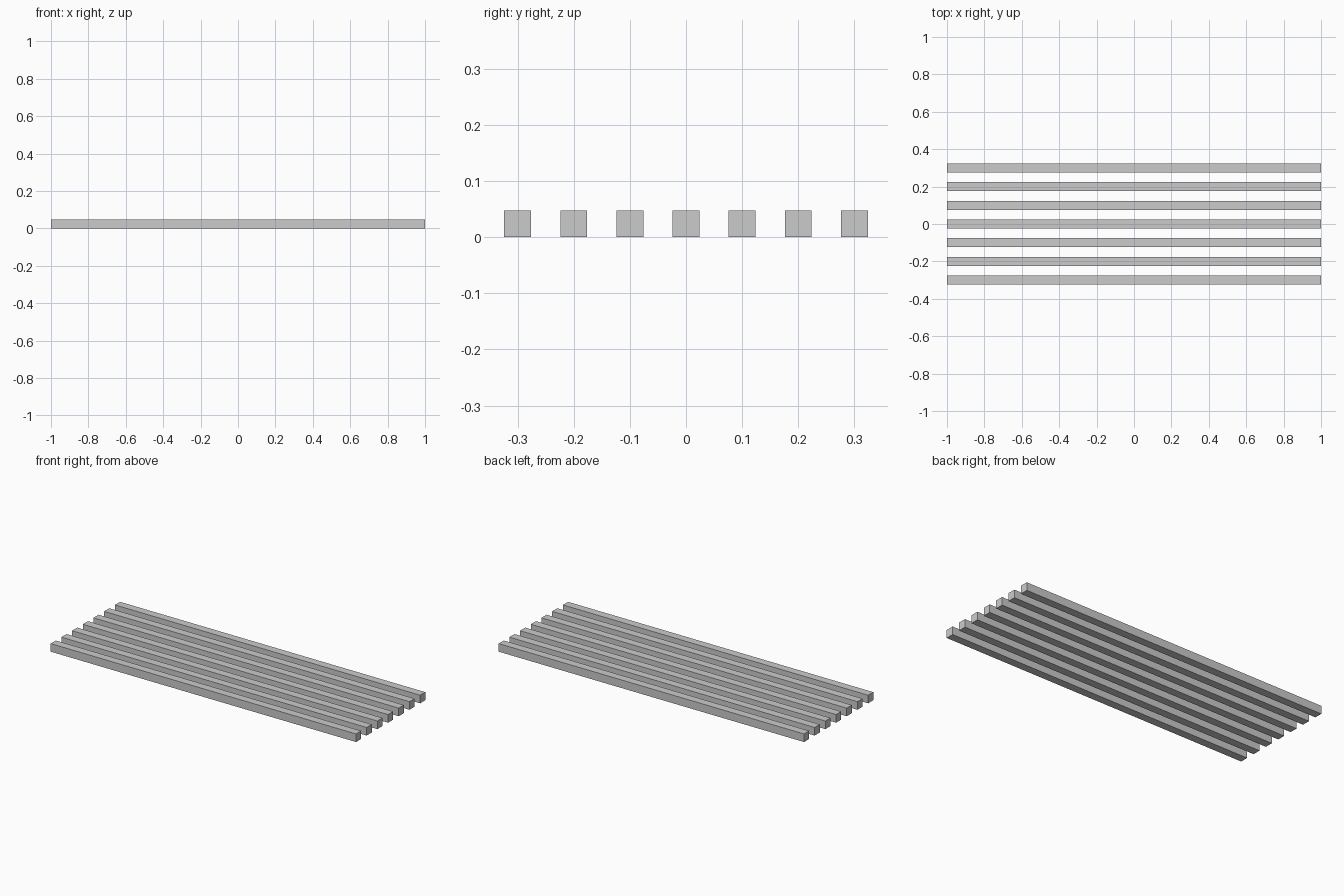
import bpy

if "Cube" in bpy.data.objects:
    bpy.data.objects.remove(bpy.data.objects["Cube"])

LENGTH, THICK, PITCH, COUNT = 2.0, 0.048, 0.1, 7


def add_slat(index):
    y = (index - (COUNT - 1) / 2) * PITCH
    bpy.ops.mesh.primitive_cube_add(size=1, location=(0, y, THICK / 2))
    slat = bpy.context.object
    slat.name = f"slat_{index + 1}"
    slat.scale = (LENGTH, THICK, THICK)
    bpy.ops.object.transform_apply(location=False, rotation=False, scale=True)


# Row of parallel square bars
for i in range(COUNT):
    add_slat(i)
